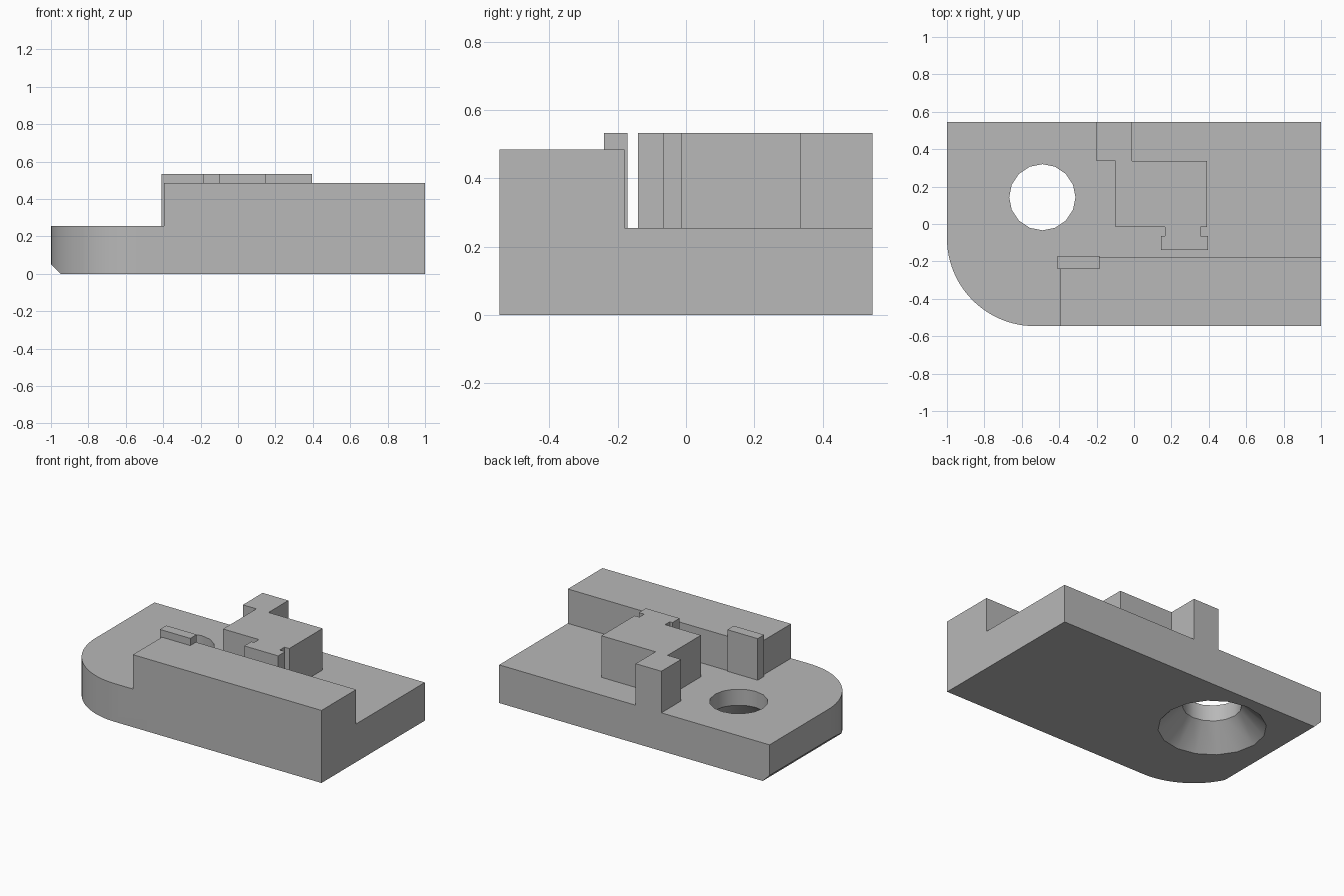
import bpy, bmesh
from math import cos, sin, pi, radians

cube = bpy.data.objects.get("Cube")
if cube:
    bpy.data.objects.remove(cube, do_unlink=True)

GREY = (0.48, 0.48, 0.48)
grey = bpy.data.materials.new("plain grey")
grey.use_nodes = True
grey.diffuse_color = (*GREY, 1)
grey.node_tree.nodes["Principled BSDF"].inputs["Base Color"].default_value = (*GREY, 1)

X, Y = 1.0, 0.546          # half length and half depth
FLOOR, WALL, TOP = 0.255, 0.485, 0.533
RADIUS, CHAMFER = 0.47, 0.05


def finish(name, bm):
    bmesh.ops.recalc_face_normals(bm, faces=bm.faces)
    mesh = bpy.data.meshes.new(name)
    bm.to_mesh(mesh)
    bm.free()
    mesh.materials.append(grey)
    ob = bpy.data.objects.new(name, mesh)
    bpy.context.collection.objects.link(ob)
    return ob


def prism(outline, z0, z1):
    """Extrude a plan outline from z0 up to z1."""
    bm = bmesh.new()
    face = bm.faces.new([bm.verts.new((x, y, z0)) for x, y in outline])
    top = bmesh.ops.extrude_face_region(bm, geom=[face])["geom"]
    verts = [v for v in top if isinstance(v, bmesh.types.BMVert)]
    bmesh.ops.translate(bm, verts=verts, vec=(0, 0, z1 - z0))
    return bm


def box(x0, x1, y0, y1):
    return [(x0, y0), (x1, y0), (x1, y1), (x0, y1)]


def cut(ob, cutter):
    bpy.context.view_layer.objects.active = ob
    mod = ob.modifiers.new("cut", "BOOLEAN")
    mod.operation, mod.solver, mod.object = "DIFFERENCE", "EXACT", cutter
    bpy.ops.object.modifier_apply(modifier=mod.name)
    bpy.data.objects.remove(cutter, do_unlink=True)


# Base plate with one rounded corner and a front wall
STEPS = 24
arc = []
for i in range(STEPS + 1):
    a = pi + pi / 2 * i / STEPS
    arc.append((-X + RADIUS * (1 + cos(a)), -Y + RADIUS * (1 + sin(a))))
bm = prism(arc + [(X, -Y), (X, Y), (-X, Y)], 0, WALL)

# Bevel along the lower end edge
cut_edges = bmesh.ops.bisect_plane(
    bm, geom=bm.verts[:] + bm.edges[:] + bm.faces[:],
    plane_co=(-X + CHAMFER, 0, 0), plane_no=(-1, 0, -1), clear_outer=True)["geom_cut"]
bmesh.ops.contextual_create(bm, geom=[e for e in cut_edges if isinstance(e, bmesh.types.BMEdge)])
base = finish("base_with_front_wall", bm)

# Step down to the floor behind and beside the wall
step = [(-2, -2), (-0.395, -2), (-0.395, -0.18), (2, -0.18), (2, 2), (-2, 2)]
cut(base, finish("step_cutter", prism(step, FLOOR, 1)))

# Countersunk screw hole, wider underneath
SIDES = 16
bm = bmesh.new()
rings = []
for z, r in ((-0.05, 0.375), (0.148, 0.177), (1, 0.177)):
    rings.append([bm.verts.new((-0.49 + r * cos(2 * pi * i / SIDES),
                                0.143 + r * sin(2 * pi * i / SIDES), z)) for i in range(SIDES)])
for low, high in zip(rings, rings[1:]):
    for i in range(SIDES):
        j = (i + 1) % SIDES
        bm.faces.new((low[i], low[j], high[j], high[i]))
bm.faces.new(rings[0])
bm.faces.new(rings[-1])
cut(base, finish("hole_cutter", bm))

# Small raised tab at the end of the wall
finish("wall_tab", prism(box(-0.41, -0.185, -0.24, -0.172), FLOOR, TOP))

# Central block: rear arm, body, neck and cross head
block = [(-0.2, Y), (-0.2, 0.337), (-0.1, 0.337), (-0.1, -0.015), (0.165, -0.015),
         (0.165, -0.065), (0.145, -0.065), (0.145, -0.14), (0.395, -0.14), (0.395, -0.065),
         (0.355, -0.065), (0.355, -0.015), (0.39, -0.015), (0.39, 0.337), (-0.01, 0.337), (-0.01, Y)]
finish("central_block", prism(block, FLOOR, TOP))

# Smooth the rounded corner and the hole, keep edges sharp
bpy.ops.object.select_all(action="DESELECT")
base.select_set(True)
bpy.context.view_layer.objects.active = base
bpy.ops.object.shade_smooth_by_angle(angle=radians(30))
